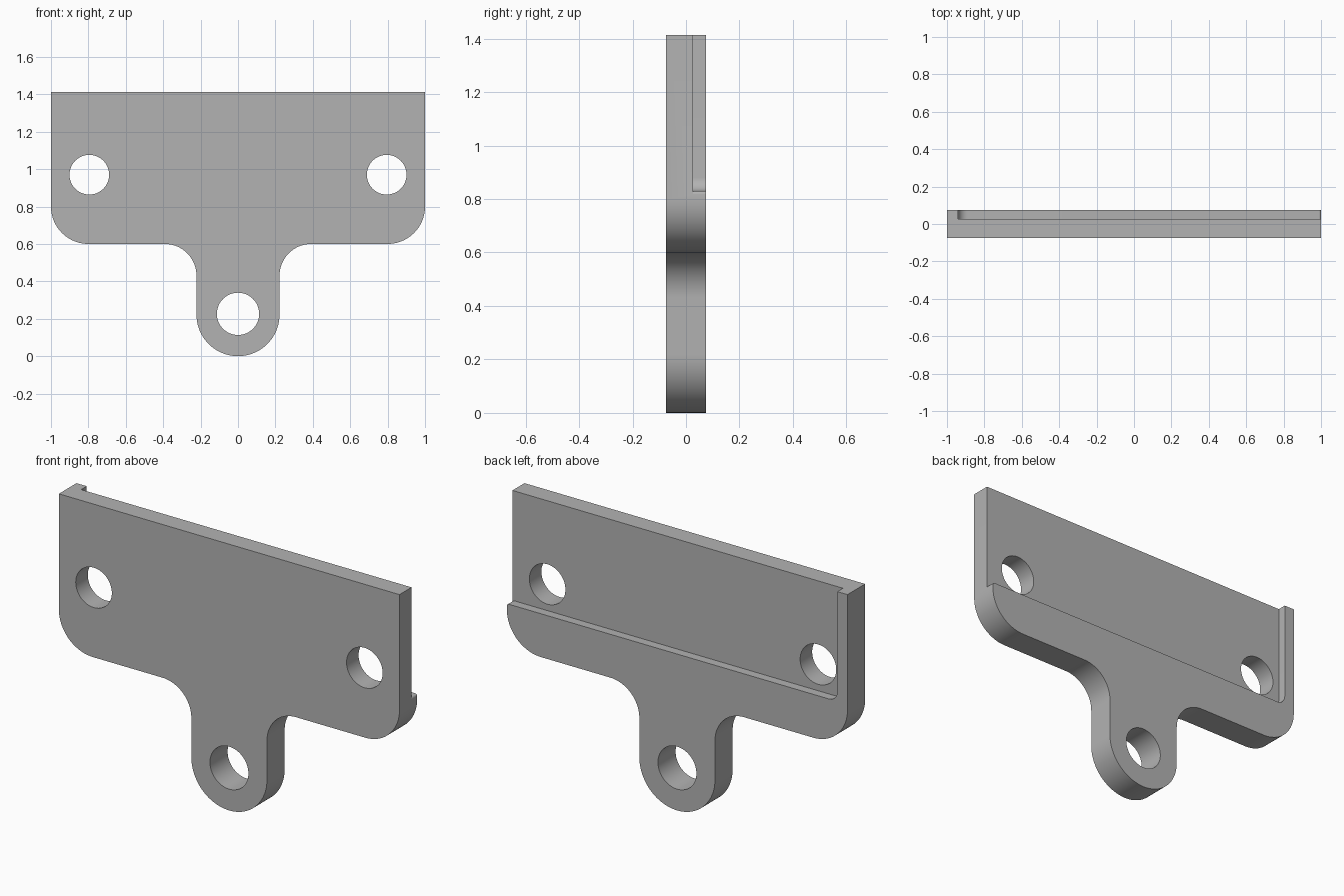
import bpy, bmesh
from math import cos, sin, radians

if "Cube" in bpy.data.objects:
    bpy.data.objects.remove(bpy.data.objects["Cube"], do_unlink=True)

HALF = 0.074      # half thickness of the plate
TOP = 1.413       # top edge height
FLOOR = 0.027     # depth of the rear recess floor

gray = bpy.data.materials.new("plain gray")
gray.use_nodes = True
color = (0.45, 0.45, 0.45, 1)
gray.diffuse_color = color
gray.node_tree.nodes["Principled BSDF"].inputs["Base Color"].default_value = color


def arc(cx, cz, r, start, end, steps=24):
    angles = [radians(start + (end - start) * i / steps) for i in range(steps + 1)]
    return [(cx + r * cos(a), cz + r * sin(a)) for a in angles]


def prism(name, points, y0, y1):
    """Extrude an x-z profile from y0 to y1."""
    bm = bmesh.new()
    face = bm.faces.new([bm.verts.new((x, y0, z)) for x, z in points])
    new = bmesh.ops.extrude_face_region(bm, geom=[face])["geom"]
    bmesh.ops.translate(bm, vec=(0, y1 - y0, 0),
                        verts=[v for v in new if isinstance(v, bmesh.types.BMVert)])
    bmesh.ops.recalc_face_normals(bm, faces=bm.faces)
    mesh = bpy.data.meshes.new(name)
    bm.to_mesh(mesh)
    bm.free()
    mesh.materials.append(gray)
    obj = bpy.data.objects.new(name, mesh)
    bpy.context.collection.objects.link(obj)
    return obj


# Plate outline: right half from the tab tip up to the top corner, then mirrored
half = arc(0, 0.222, 0.222, -90, 0)
half += arc(0.392, 0.43, 0.17, 180, 90)
half += arc(0.8, 0.8, 0.2, -90, 0)
half += [(1, TOP)]
outline = half + [(-x, z) for x, z in reversed(half[1:])]
plate = prism("bracket_plate", outline, -HALF, HALF)

# Rear recess, open at the top and on the +x side
recess = [(-0.94, 1.6)] + arc(-0.89, 0.88, 0.05, 180, 270, 12)
recess += arc(0.988, 0.818, 0.012, 90, 0, 6) + [(1.1, 0.818), (1.1, 1.6)]
cutters = [prism("recess_cutter", recess, FLOOR, 0.2)]

# Mounting holes and tab hole
for name, x, z, r in (("left_hole", 0.795, 0.97, 0.106),
                      ("right_hole", -0.795, 0.97, 0.106),
                      ("tab_hole", 0, 0.226, 0.113)):
    cutters.append(prism(name + "_cutter", arc(x, z, r, 0, 360, 72)[:-1], -0.2, 0.2))

bpy.ops.object.select_all(action="DESELECT")
plate.select_set(True)
bpy.context.view_layer.objects.active = plate
for cutter in cutters:
    cutter.hide_render = True
    mod = plate.modifiers.new(cutter.name, "BOOLEAN")
    mod.operation = "DIFFERENCE"
    mod.solver = "EXACT"
    mod.object = cutter
    bpy.ops.object.modifier_apply(modifier=mod.name)
    bpy.data.objects.remove(cutter, do_unlink=True)

bpy.ops.object.shade_smooth_by_angle(angle=radians(30))
